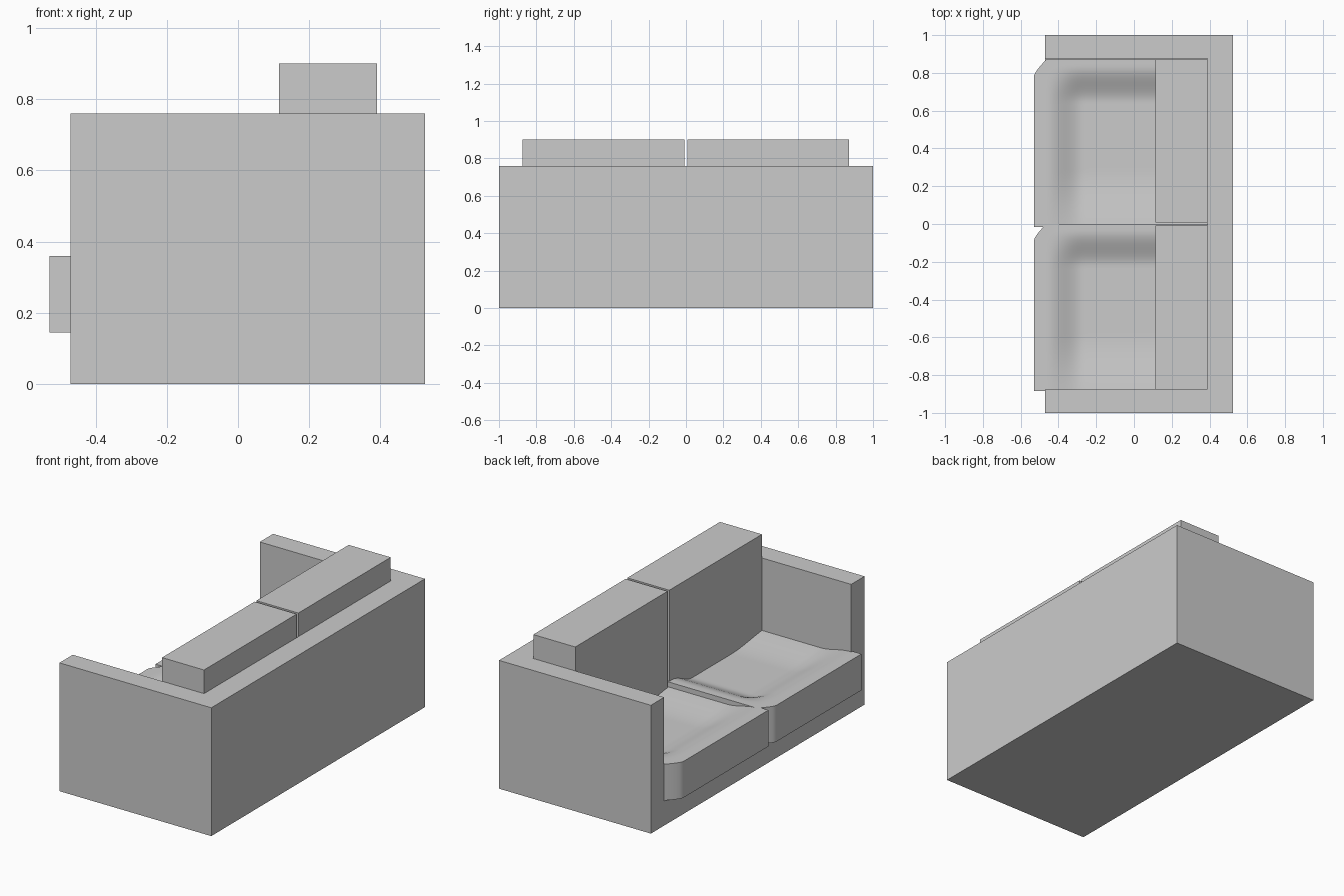
import bpy
import bmesh
import math

old = bpy.data.objects.get("Cube")
if old:
    bpy.data.objects.remove(old, do_unlink=True)

# Single upholstery colour
fabric = bpy.data.materials.new("grey_fabric")
fabric.use_nodes = True
fabric.diffuse_color = (0.6, 0.6, 0.6, 1)
fabric.node_tree.nodes["Principled BSDF"].inputs["Base Color"].default_value = (0.6, 0.6, 0.6, 1)


def add_object(name, bm):
    mesh = bpy.data.meshes.new(name)
    bmesh.ops.recalc_face_normals(bm, faces=bm.faces)
    bm.to_mesh(mesh)
    bm.free()
    mesh.materials.append(fabric)
    obj = bpy.data.objects.new(name, mesh)
    bpy.context.collection.objects.link(obj)
    return obj


def box(name, x, y, z):
    bm = bmesh.new()
    bmesh.ops.create_cube(bm, size=1)
    for v in bm.verts:
        for i, (lo, hi) in enumerate((x, y, z)):
            v.co[i] = hi if v.co[i] > 0 else lo
    return add_object(name, bm)


def smooth(a, b, t):
    t = min(max((t - a) / (b - a), 0), 1)
    return t * t * (3 - 2 * t)


# Sofa frame: base, arms and backrest in one block with the seat hollowed out
ARM, BACK, SEAT, TOP = 0.875, 0.39, 0.36, 0.76
UNDER = 0.145
frame = box("sofa_frame", (-0.47, 0.525), (-1, 1), (0, TOP))
cutter = box("seat_cutter", (-0.8, BACK), (-ARM, ARM), (UNDER, 1.2))
cutter.hide_render = True
cutter.hide_viewport = True
cutter.display_type = 'WIRE'
hollow = frame.modifiers.new("seat_hollow", 'BOOLEAN')
hollow.operation = 'DIFFERENCE'
hollow.solver = 'EXACT'
hollow.object = cutter


# Seat cushion: sagging top, one rounded front corner
def seat_cushion(name, start):
    length, corner = 0.885, 0.8
    bm = bmesh.new()
    bmesh.ops.create_grid(bm, x_segments=44, y_segments=52, size=0.5)
    for v in bm.verts:
        along = (v.co.y + 0.5) * length
        turn = max(0, (along - corner) / (length - corner))
        front = -0.53 + 0.065 * turn ** 1.3
        x = front + (v.co.x + 0.5) * (BACK - front)
        dip = smooth(-0.46, -0.27, x)
        dip *= 1 - smooth(0.66, 0.85, along)
        dip *= 0.4 + 0.6 * smooth(-0.08, 0.3, along)
        v.co = (x, start + along, SEAT - 0.06 * dip)
    ext = bmesh.ops.extrude_face_region(bm, geom=bm.faces[:], use_keep_orig=True)
    for v in ext["geom"]:
        if isinstance(v, bmesh.types.BMVert):
            v.co.z = UNDER
    obj = add_object(name, bm)
    bpy.ops.object.select_all(action='DESELECT')
    obj.select_set(True)
    bpy.context.view_layer.objects.active = obj
    bpy.ops.object.shade_smooth_by_angle(angle=math.radians(45))


seat_cushion("seat_cushion_left", -0.015)
seat_cushion("seat_cushion_right", -0.885)

# Back cushions, separated by a narrow gap
box("back_cushion_left", (0.115, BACK), (0.008, 0.872), (0.2, 0.9))
box("back_cushion_right", (0.115, BACK), (-ARM, -0.008), (0.2, 0.9))
